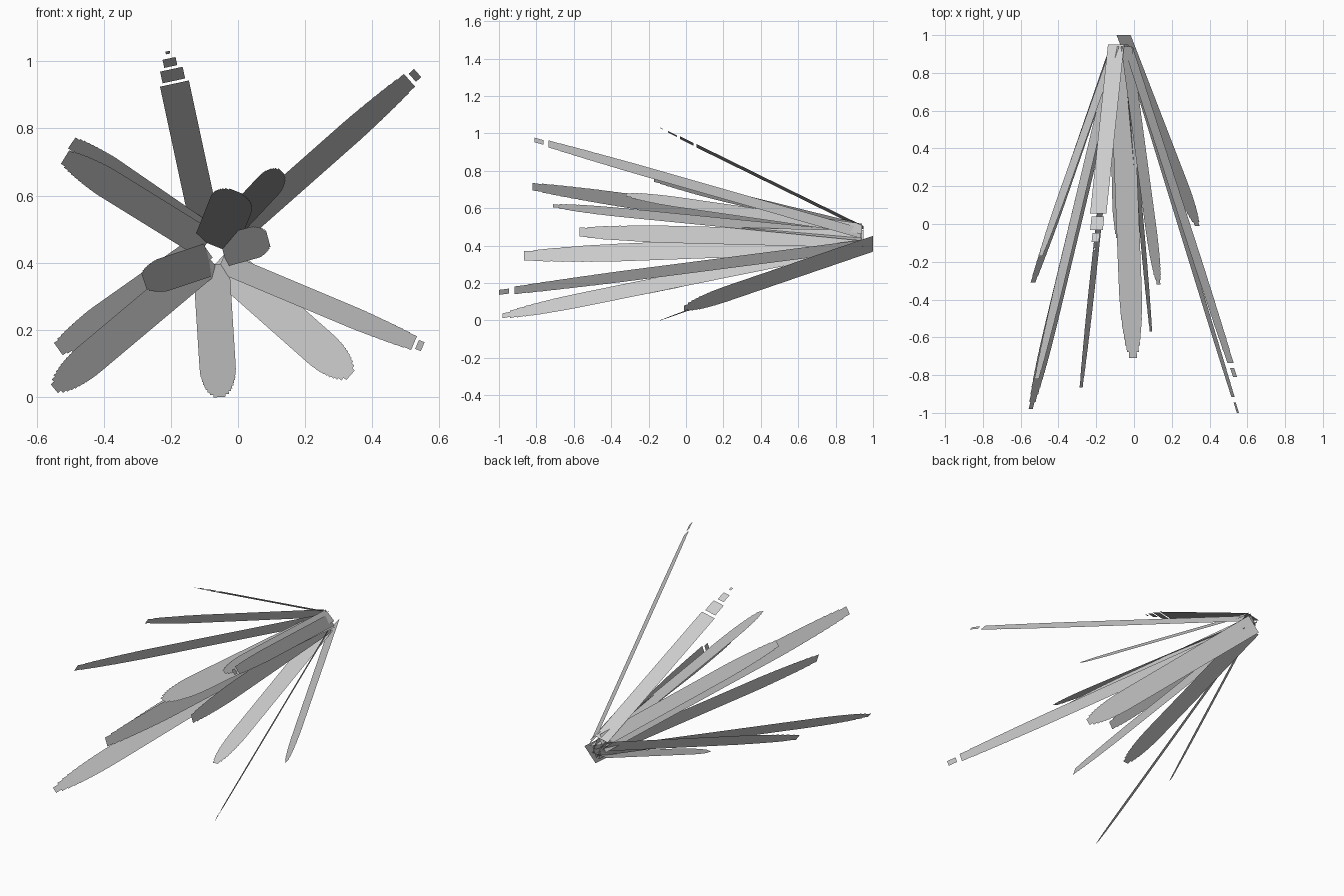
import bpy, bmesh
from mathutils import Vector

if "Cube" in bpy.data.objects:
    bpy.data.objects.remove(bpy.data.objects["Cube"])


def tapered(start, end_width, power=2.2, steps=12):
    """Strips (t0, t1, width): straight shaft, then a stepped rounded tip."""
    strips = [(0, start, 1)]
    for i in range(steps):
        u = (i + 0.7) / steps
        w = end_width + (1 - end_width) * max(0, 1 - u ** power) ** 0.6
        strips.append((start + (1 - start) * i / steps,
                       start + (1 - start) * (i + 1) / steps, w))
    return strips


def scaled(strips, end):
    return [(a * end, b * end, w) for a, b, w in strips]


ROUND = tapered(0.76, 0.2)
BLUNT = tapered(0.72, 0.45, 1.3, 10)
# Blades whose tips break into separate pieces
SPLIT = scaled(tapered(0.7, 0.65, 1.2, 8), 0.957) + [(0.972, 1, 0.45)]
SHARDS = [(0, 0.82, 1), (0.835, 0.9, 0.78), (0.915, 0.96, 0.45), (0.985, 1, 0.15)]


def blade(name, base, tip, width, strips):
    """Flat blade from base to tip, its width at right angles in front view."""
    base, tip = Vector(base), Vector(tip)
    d = tip - base
    side = Vector((-d.z, 0, d.x)).normalized() * width / 2
    bm = bmesh.new()
    for t0, t1, w in strips:
        a, b = base + d * t0, base + d * t1
        bm.faces.new([bm.verts.new(p) for p in
                      (a - side * w, a + side * w, b + side * w, b - side * w)])
    me = bpy.data.meshes.new(name)
    bm.to_mesh(me)
    bm.free()
    bpy.context.collection.objects.link(bpy.data.objects.new(name, me))


# Upper blades
blade("blade_top", (-.095, .95, .495), (-.21, -.14, 1.03), .088, SHARDS)
blade("blade_upper_right", (-.03, .935, .466), (.535, -.81, .965), .072, SPLIT)
blade("blade_upper_left_long", (-.095, .94, .455), (-.515, -.82, .715), .09, BLUNT)
blade("blade_upper_left_short", (-.1, .94, .485), (-.495, -.17, .757), .075, BLUNT)
blade("blade_upper_right_short", (-.04, .94, .49), (.13, -.32, .672), .08, ROUND)
# Middle blades pointing forward
blade("blade_front_upper", (-.07, .94, .45), (-.005, -.71, .613), .13, ROUND)
blade("blade_front_right", (-.045, .94, .435), (.09, -.57, .472), .095, BLUNT)
blade("blade_front_left", (-.085, .94, .41), (-.28, -.865, .345), .1, BLUNT)
# Lower blades
blade("blade_lower_left_short", (-.1, .95, .45), (-.535, -.31, .143), .085, BLUNT)
blade("blade_lower_left_long", (-.085, .94, .413), (-.547, -.98, .025), .1, ROUND)
blade("blade_bottom", (-.08, .95, .395), (-.055, -.14, 0), .108, ROUND)
blade("blade_lower_right_short", (-.055, 1.0, .41), (.335, -.01, .065), .113, ROUND)
blade("blade_lower_right_long", (-.05, .95, .402), (.55, -1.0, .15), .064, SPLIT)
